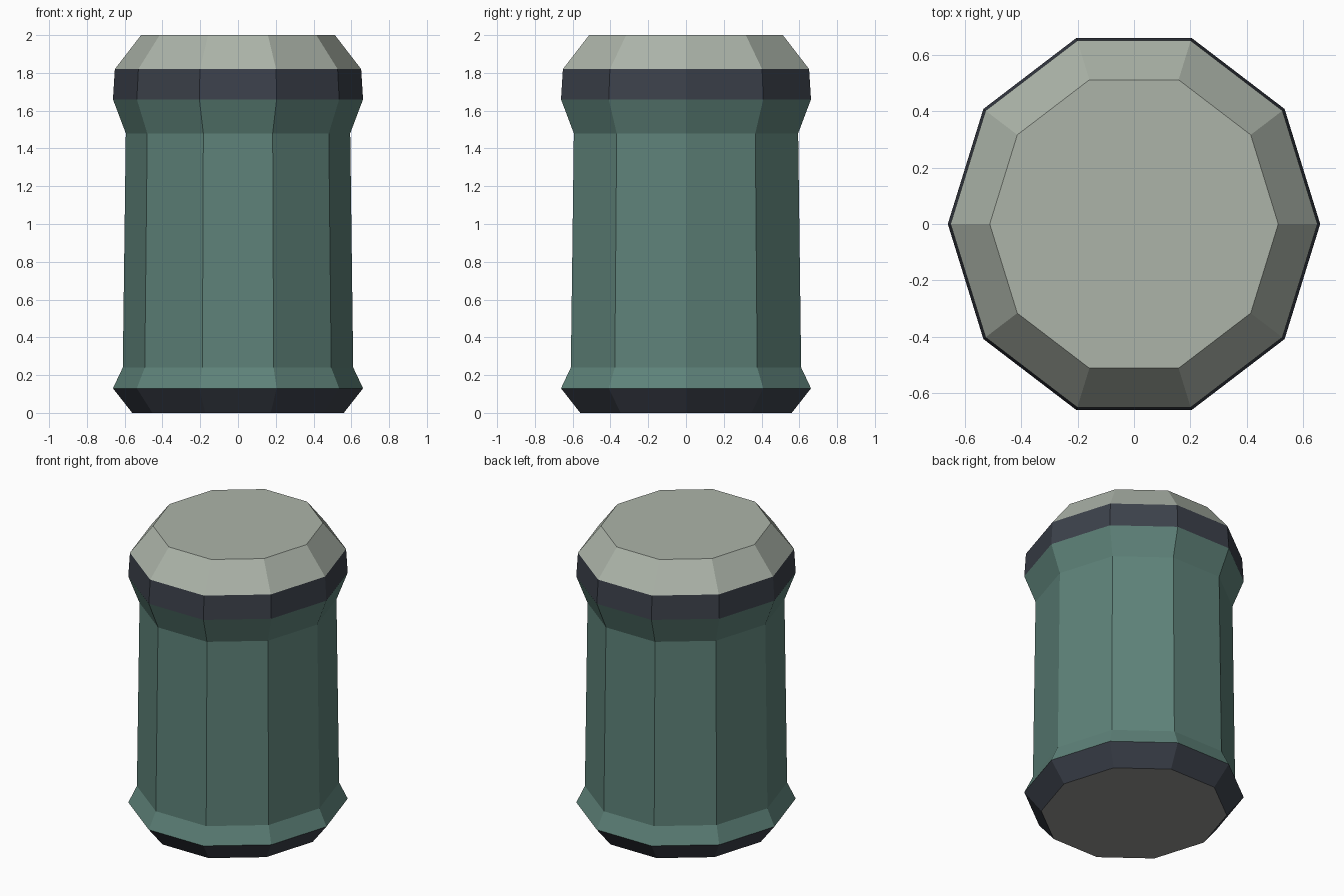
import bpy
import bmesh
from math import cos, sin, tau

SIDES = 10
DEPTH = 1.051  # slight stretch front to back

cube = bpy.data.objects.get("Cube")
if cube:
    bpy.data.objects.remove(cube, do_unlink=True)


def make_material(name, srgb):
    color = [((c / 255 + 0.055) / 1.055) ** 2.4 for c in srgb] + [1.0]
    mat = bpy.data.materials.new(name)
    mat.use_nodes = True
    mat.diffuse_color = color
    mat.node_tree.nodes["Principled BSDF"].inputs["Base Color"].default_value = color
    return mat


green = make_material("muted green", (94, 130, 121))
navy = make_material("dark slate", (60, 65, 75))
stone = make_material("pale stone", (172, 180, 169))
grey = make_material("underside grey", (150, 150, 148))


def turned_part(name, profile, mat, top=None, bottom=None):
    """Ten-sided shell through (radius, height) rings, with optional end caps."""
    bm = bmesh.new()
    rings = []
    for r, z in profile:
        rings.append([bm.verts.new((r * cos(tau * i / SIDES),
                                    r * DEPTH * sin(tau * i / SIDES), z))
                      for i in range(SIDES)])
    for low, high in zip(rings, rings[1:]):
        for i in range(SIDES):
            j = (i + 1) % SIDES
            bm.faces.new((low[i], low[j], high[j], high[i]))
    mesh = bpy.data.meshes.new(name)
    mesh.materials.append(mat)
    for cap, ring in ((top, rings[-1]), (bottom, rings[0][::-1])):
        if cap:
            face = bm.faces.new(ring)
            if cap != mat:
                mesh.materials.append(cap)
                face.material_index = len(mesh.materials) - 1
    bm.to_mesh(mesh)
    bm.free()
    obj = bpy.data.objects.new(name, mesh)
    bpy.context.collection.objects.link(obj)
    return obj


# Foot, body with flared ends, rim band and bevelled lid
turned_part("foot", [(0.56, 0), (0.662, 0.13)], navy, bottom=grey)
turned_part("body", [(0.662, 0.13), (0.61, 0.24), (0.594, 1.48), (0.662, 1.66)], green)
turned_part("rim_band", [(0.662, 1.66), (0.652, 1.82)], navy)
turned_part("lid", [(0.652, 1.82), (0.513, 2)], stone, top=stone)
